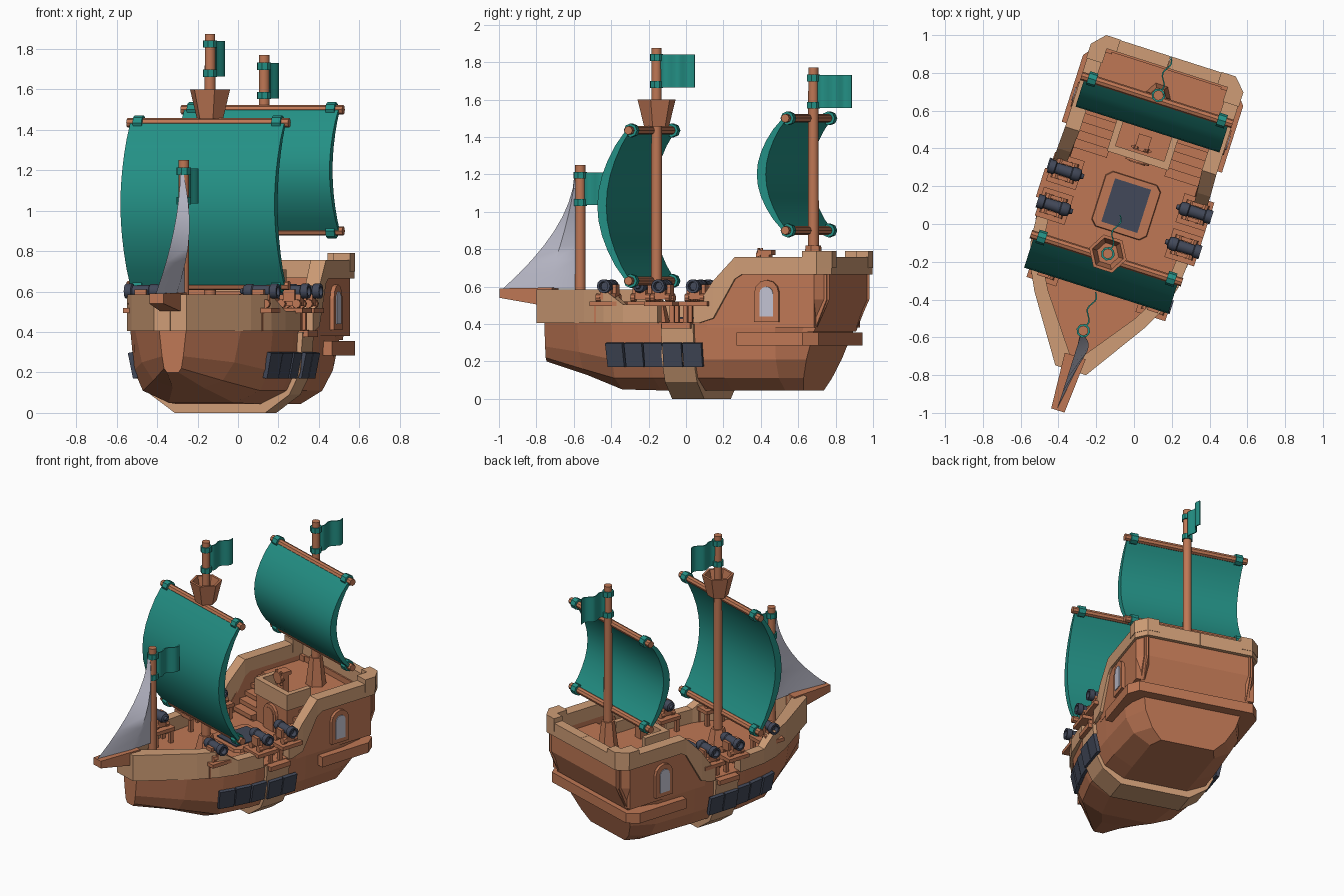
import bpy, bmesh, math
from mathutils import Matrix, Vector

if "Cube" in bpy.data.objects:
    bpy.data.objects.remove(bpy.data.objects["Cube"])

# ---- materials ----
def mat(name, c):
    m = bpy.data.materials.new(name)
    m.diffuse_color = (*c, 1)
    m.use_nodes = True
    m.node_tree.nodes["Principled BSDF"].inputs["Base Color"].default_value = m.diffuse_color
    return m
WOOD = mat("brown_wood", (.52, .185, .09))
TAN = mat("tan_wood", (.62, .335, .18))
TEAL = mat("teal_cloth", (.017, .28, .235))
SLATE = mat("dark_slate", (.055, .066, .10))
PALE = mat("pale_grey", (.54, .54, .64))

# ship is built along its own axis (bow -y), then turned as a whole
SHIP = Matrix.Translation((-.08, .0255, 0)) @ Matrix.Rotation(math.radians(-17.7), 4, 'Z')
I = Matrix.Identity(4)
smooth = []

# ---- helpers ----
def loft(name, rings, m, M=I, soft=False):
    bm = bmesh.new()
    R = [[bm.verts.new(M @ Vector(p)) for p in r] for r in rings]
    n = len(R[0])
    for a, b in zip(R, R[1:]):
        for i in range(n):
            j = (i + 1) % n
            bm.faces.new((a[i], a[j], b[j], b[i]))
    bm.faces.new(R[0])
    bm.faces.new(R[-1])
    bmesh.ops.recalc_face_normals(bm, faces=bm.faces)
    me = bpy.data.meshes.new(name)
    bm.to_mesh(me)
    bm.free()
    me.transform(SHIP)
    me.materials.append(m)
    ob = bpy.data.objects.new(name, me)
    bpy.context.collection.objects.link(ob)
    if soft:
        smooth.append(ob)
    return ob

def box(name, x0, x1, y0, y1, z0, z1, m, M=I):
    return loft(name, [[(x0, y0, z), (x1, y0, z), (x1, y1, z), (x0, y1, z)] for z in (z0, z1)], m, M)

def lathe(name, prof, n, m, M=I, soft=False):
    return loft(name, [[(r * math.cos(2 * math.pi * i / n), r * math.sin(2 * math.pi * i / n), z)
                        for i in range(n)] for r, z in prof], m, M, soft)

def along_x(x, y, z, s=1):
    return Matrix.Translation((x, y, z)) @ Matrix.Rotation(s * math.pi / 2, 4, 'Y')

def full(half, y):
    """mirror a half section (x,z) into a closed ring"""
    h = [(x, y(z), z) for x, z in half]
    return h + [(-a, b, c) for a, b, c in reversed(h)]

def wall(name, stations, m, s):
    """stations: outer x,y, inner x,y, bottom z, top z"""
    loft(name, [[(s*a, b, z0), (s*a, b, z1), (s*c, d, z1), (s*c, d, z0)]
                for a, b, c, d, z0, z1 in stations], m)

def arch(name, w, z0, z1, x0, x1, m, M):
    pts = [(-w, z0), (w, z0)] + [(w * math.cos(a * math.pi / 6), z1 - w + w * math.sin(a * math.pi / 6))
                                 for a in range(7)]
    return loft(name, [[(x, p, z) for p, z in pts] for x in (x0, x1)], m, M)

# ---- hull ----
stations = [(-.80, [(.03, .20), (.045, .22), (.055, .28), (.07, .41)]),
            (-.55, [(.08, .125), (.18, .16), (.24, .25), (.275, .41)]),
            (-.33, [(.17, .05), (.305, .11), (.35, .21), (.37, .41)]),
            (-.10, [(.21, .045), (.345, .11), (.393, .21), (.405, .41)]),
            (.30, [(.22, .045), (.345, .11), (.395, .21), (.405, .41)]),
            (.60, [(.22, .045), (.33, .11), (.385, .21), (.40, .41)])]
rings = [full(h, lambda z, v=v: v) for v, h in stations]
rings.append(full([(.18, .045), (.25, .11), (.31, .21), (.36, .41)], lambda z: .69 + (z - .045) * .35))
loft("hull", rings, WOOD)

# tan band around the middle of the hull
band = [(.235, 0), (.36, .09), (.415, .2), (.43, .4)]
loft("hull_band", [full(band, lambda z, v=v: v) for v in (-.03, .15)], TAN)

# stern cabin, moulding belt, balcony
prof = [(.52, .36), (.81, .36), (.88, .53), (.88, .67), (.83, .67), (.83, .63), (.52, .63)]
loft("stern_cabin", [[(x, y, z) for y, z in prof] for x in (-.37, .37)], WOOD)
loft("stern_belt", [[(.445, .40, z), (.445, .77, z), (.39, .84, z), (-.39, .84, z), (-.445, .77, z), (-.445, .40, z)]
                    for z in (.285, .355)], WOOD)
box("balcony", -.16, .16, .335, .53, .4, .63, WOOD)
box("balcony_front_rail", -.17, .17, .325, .365, .60, .71, TAN)
for s in (1, -1):
    box("balcony_side_rail", *sorted((s * .135, s * .17)), .365, .52, .60, .71, TAN)
front = Matrix.Translation((0, .335, 0)) @ Matrix.Rotation(-math.pi / 2, 4, 'Z')
arch("door_frame", .065, .41, .59, -.01, .02, WOOD, front)
arch("door", .045, .41, .565, .015, .025, WOOD, front)

# ---- both sides ----
hw = [(-.55, .235), (-.33, .352), (-.1, .393), (.3, .397)]
def width(v):
    for (a, p), (b, q) in zip(hw, hw[1:]):
        if v <= b:
            return p + (q - p) * (v - a) / (b - a)
for s in (1, -1):
    wall("bow_rail", [(.001, -.84, .001, -.76, .405, .585), (.085, -.84, .03, -.76, .405, .585),
                      (.31, -.5, .245, -.47, .405, .585), (.375, -.37, .31, -.35, .405, .585),
                      (.41, -.25, .345, -.25, .405, .505), (.425, -.05, .36, -.05, .405, .505)], TAN, s)
    wall("cabin_side", [(.405, .22, .345, .22, .38, .415), (.405, .40, .345, .40, .38, .67),
                        (.405, .82, .345, .82, .38, .67)], WOOD, s)
    loft("stern_corner", [[(s * .405, .82, .67), (s * .35, .89, .67), (s * .30, .82, .67)],
                          [(s * .405, .82, .53), (s * .35, .89, .53), (s * .30, .82, .53)],
                          [(s * .405, .80, .38), (s * .35, .82, .38), (s * .30, .80, .38)]], WOOD)
    wall("stern_rail", [(.425, .15, .36, .15, .405, .505), (.425, .18, .355, .18, .405, .515),
                        (.425, .26, .35, .26, .43, .63), (.42, .38, .34, .38, .64, .757),
                        (.42, .42, .34, .42, .665, .757), (.42, .84, .34, .84, .665, .757),
                        (.36, .905, .335, .84, .665, .757), (.001, .905, .001, .84, .665, .757)], TAN, s)
    loft("stern_corner_post", [[(s * .424, .76, z), (s * .424, .84, z), (s * .36, .908, z), (s * .28, .908, z),
                                (s * .28, .84, z), (s * .335, .84, z), (s * .335, .76, z)] for z in (.70, .79)], TAN)
    box("waist_ledge", *sorted((s * .36, s * .455)), -.02, .14, .375, .407, WOOD)
    # cabin window
    W = Matrix.Translation((s * .408, .56, 0)) @ Matrix.Rotation(0 if s > 0 else math.pi, 4, 'Z')
    arch("window_frame", .068, .41, .635, -.03, .018, WOOD, W)
    arch("window_pane", .038, .44, .60, .014, .023, PALE, W)
    # gun port shutters
    for i in range(5):
        v = -.305 + i * .113
        ang = math.atan2(width(v + .05) - width(v - .05), .1)
        M = (Matrix.Translation((s * (width(v) + (.006 if i < 3 else .026)), v, .235))
             @ Matrix.Rotation(-s * ang, 4, 'Z') @ Matrix.Rotation(s * .2, 4, 'Y'))
        box("gun_port", -.012, .012, -.053, .053, -.065, .065, SLATE, M)
    # stairs
    for i in range(5):
        box("stair_tread", *sorted((s * .16, s * .35)), .29 + i * .047, .35 + i * .047,
            .425 + i * .04, .455 + i * .04, WOOD)
        box("stair_riser", *sorted((s * .16, s * .35)), .305 + i * .047, .35 + i * .047,
            .405, .43 + i * .04, WOOD)
    # cannons on small platforms
    for v, x in ((-.36, .318), (-.037, .375), (.157, .375)):
        if s < 0:
            x -= .025
        box("cannon_platform", *sorted((s * (x - .085), s * (x + .08))), v - .08, v + .08, .495, .52, WOOD)
        for dx in (-.065, .02):
            for dy in (-.06, .06):
                cx = s * (x + dx)
                box("platform_leg", cx - .012, cx + .012, v + dy - .012, v + dy + .012, .405, .5, WOOD)
        box("cannon_carriage", s * x - .055, s * x + .055, v - .03, v + .03, .53, .585, WOOD)
        for dy in (-.042, .042):
            box("carriage_cheek", s * x - .03, s * x + .03, v + dy - .01, v + dy + .01, .55, .61, WOOD)
            for dx in (-.04, .04):
                lathe("carriage_wheel", [(.022, -.012), (.022, .012)], 8, WOOD,
                      Matrix.Translation((s * x + dx, v + dy, .54)) @ Matrix.Rotation(math.pi / 2, 4, 'X'))
        lathe("cannon_barrel", [(.012, -.105), (.016, -.09), (.03, -.085), (.036, -.07), (.036, -.04), (.031, -.035),
                                (.029, .05), (.037, .055), (.037, .09), (.024, .09), (.022, .06)],
              12, SLATE, along_x(s * x, v, .602, s), True)

# ---- deck hatch ----
def octagon(r, c, z):
    return [(x + .015, y + .08, z) for x, y in ((r, -r + c), (r, r - c), (r - c, r), (-r + c, r),
                                         (-r, r - c), (-r, -r + c), (-r + c, -r), (r - c, -r))]
loft("hatch_frame", [octagon(.155, .03, .40), octagon(.15, .03, .43)], WOOD)
box("hatch_grate", -.085, .115, -.04, .20, .42, .437, SLATE)

# ---- steering wheel ----
box("wheel_stand", -.03, .03, .40, .45, .63, .77, WOOD)
box("wheel_stand_top", -.035, .035, .385, .465, .77, .795, WOOD)
wm = Matrix.Translation((0, .39, .755)) @ Matrix.Rotation(math.pi / 2, 4, 'X')
lathe("wheel", [(.028, -.012), (.042, -.012), (.042, .012), (.028, .012)], 10, WOOD, wm)
for k in range(3):
    box("wheel_spoke", -.056, .056, -.006, .006, -.006, .006, WOOD, wm @ Matrix.Rotation(k * math.pi / 3, 4, 'Z'))

# ---- bowsprit ----
loft("bowsprit", [[(-w, y, z0), (w, y, z0), (w, y, z1), (-w, y, z1)]
                  for w, y, z0, z1 in ((.037, -1.063, .54, .59), (.058, -.76, .49, .595))], WOOD)

# ---- masts, flags ----
def mast(y, z0, ztop, flag_z, r):
    P = Matrix.Translation((0, y, 0))
    lathe("mast", [(r, z0), (.027, ztop)], 10, WOOD, P, True)
    for z in (flag_z + .015, flag_z + .16):
        lathe("flag_ring", [(.037, z - .018), (.037, z + .018)], 8, TEAL, P)
    rs = []
    for i in range(13):
        w, t = .014 * math.sin(i * math.pi / 4), y + .02 + i * .0162
        rs.append([(w - .004, t, flag_z), (w + .004, t, flag_z), (w + .004, t, flag_z + .175), (w - .004, t, flag_z + .175)])
    loft("flag", rs, TEAL, I, True)
mast(-.62, .40, 1.25, 1.035, .029)
mast(-.192, .40, 1.875, 1.665, .031)
mast(.688, .60, 1.77, 1.555, .03)
lathe("main_mast_base", [(.075, .40), (.045, .52)], 6, WOOD, Matrix.Translation((0, -.192, 0)))
lathe("rear_mast_base", [(.068, .62), (.042, .82)], 6, WOOD, Matrix.Translation((0, .688, 0)))
lathe("crow_nest", [(.068, 1.455), (.104, 1.6), (.086, 1.6), (.06, 1.49)], 6, WOOD, Matrix.Translation((0, -.192, 0)))

# ---- square sails ----
def square_sail(y, z0, z1, bulge):
    for z in (z0, z1):
        lathe("yard", [(.023, -.42), (.023, .42)], 8, WOOD, along_x(0, y, z), False)
        for s in (1, -1):
            lathe("yard_ring", [(.037, -.023), (.037, .023)], 8, TEAL, along_x(s * .36, y, z))
    def arc(b, off):
        return [(y + off - b * math.sin(math.pi * i / 10) ** .85, z0 + (z1 - z0) * i / 10) for i in range(11)]
    sec = arc(bulge, -.02) + arc(bulge - .025, .005)[::-1]
    loft("square_sail", [[(x, a, b) for a, b in sec] for x in (-.4, .4)], TEAL, I, True)
square_sail(-.217, .63, 1.435, .16)
square_sail(.663, .90, 1.50, .145)

# ---- jib: curved leading edge, slight belly to starboard ----
rs = []
for i in range(9):
    t = i / 8
    z = .59 + .61 * t
    lead = -1.055 + .40 * (1 - (1 - t) ** 1.8)
    luff = -.642
    mid = lead * .4 + luff * .6
    b = .05 * math.sin(math.pi * (.12 + .88 * t)) + .004
    rs.append([(-.006, lead, z), (b, mid, z), (.012, luff, z), (-.012, luff, z), (b - .016, mid, z)])
loft("jib_sail", rs, PALE, I, True)

# ---- smooth shading on cloth, masts and barrels ----
bpy.ops.object.select_all(action='DESELECT')
for o in smooth:
    o.select_set(True)
bpy.context.view_layer.objects.active = smooth[0]
bpy.ops.object.shade_smooth_by_angle(angle=math.radians(38))
